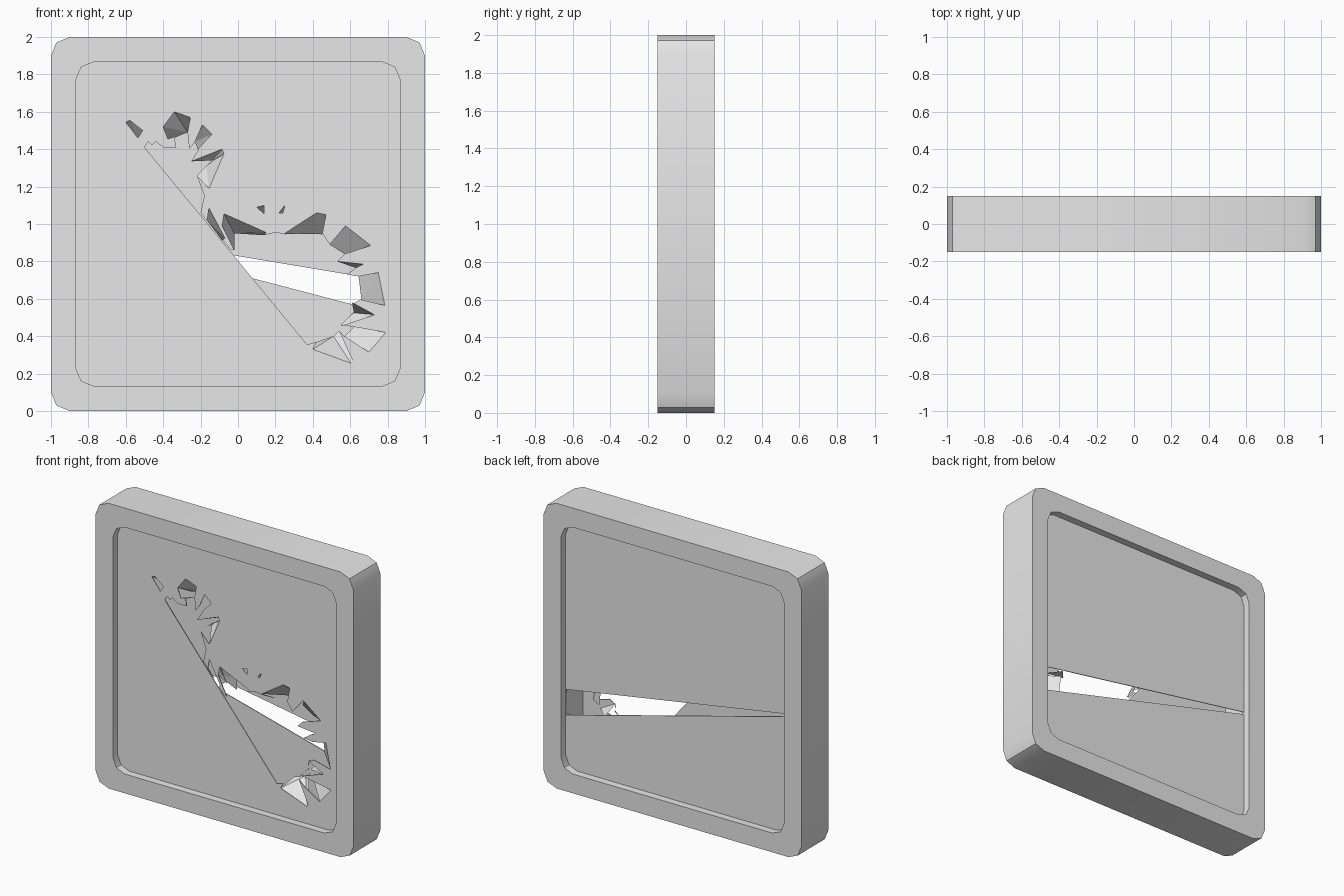
import bpy
import bmesh
import math

cube = bpy.data.objects.get("Cube")
if cube:
    bpy.data.objects.remove(cube, do_unlink=True)

FRONT, BACK = -0.095, 0.095
INNER = 0.02

grey = bpy.data.materials.new("plain grey")
grey.use_nodes = True
grey.diffuse_color = (0.8, 0.8, 0.8, 1)
shader = next(n for n in grey.node_tree.nodes if n.type == 'BSDF_PRINCIPLED')
shader.inputs["Base Color"].default_value = grey.diffuse_color


def add_object(name, mesh):
    obj = bpy.data.objects.new(name, mesh)
    bpy.context.scene.collection.objects.link(obj)
    mesh.materials.clear()
    mesh.materials.append(grey)
    return obj


def rounded_square(half, radius):
    """Square outline around z = 1 with two-step rounded corners."""
    points = []
    for corner in range(4):
        turn = math.radians(90 * corner)
        for step in range(3):
            a = math.radians(45 * step)
            x = half - radius + radius * math.cos(a)
            z = half - radius + radius * math.sin(a)
            points.append((x * math.cos(turn) - z * math.sin(turn),
                           1 + x * math.sin(turn) + z * math.cos(turn)))
    return points


def plate(name, loops, y, half_depth):
    """Closed slab from outlines in x and z; inner outlines become holes."""
    curve = bpy.data.curves.new(name, 'CURVE')
    curve.dimensions = '2D'
    curve.fill_mode = 'BOTH'
    curve.extrude = half_depth
    for loop in loops:
        spline = curve.splines.new('POLY')
        spline.points.add(len(loop) - 1)
        for point, (x, z) in zip(spline.points, loop):
            point.co = (x, z, 0, 1)
        spline.use_cyclic_u = True
    temp = bpy.data.objects.new("outline", curve)
    bpy.context.scene.collection.objects.link(temp)
    bpy.context.view_layer.update()
    graph = bpy.context.evaluated_depsgraph_get()
    mesh = bpy.data.meshes.new_from_object(temp.evaluated_get(graph))
    bpy.data.objects.remove(temp, do_unlink=True)
    bpy.data.curves.remove(curve)
    bm = bmesh.new()
    bm.from_mesh(mesh)
    for v in bm.verts:
        v.co = (v.co.x, y - v.co.z, v.co.y)
    bmesh.ops.remove_doubles(bm, verts=bm.verts, dist=0.0001)
    bmesh.ops.recalc_face_normals(bm, faces=bm.faces)
    bm.to_mesh(mesh)
    bm.free()
    mesh.name = name
    return add_object(name, mesh)


# Outer frame
frame = plate("frame", [rounded_square(1, 0.1), rounded_square(0.865, 0.09)], 0, 0.15)
bpy.ops.object.select_all(action='DESELECT')
frame.select_set(True)
bpy.context.view_layer.objects.active = frame
bpy.ops.object.shade_smooth_by_angle(angle=math.radians(30))

# Back panel with a tapering split
split = [(-0.862, 0.972), (0.862, 0.685), (0.862, 0.505), (-0.862, 0.955)]
panel_outline = rounded_square(0.868, 0.09)
plate("back_panel", [panel_outline, split], BACK, 0.003)

# Front panel, opened along a diagonal tear
front_panel = plate("front_panel", [panel_outline], FRONT, 0.003)
tear = [(-.5, 1.41), (-.48, 1.44), (-.46, 1.42), (-.44, 1.44), (-.4, 1.41), (-.33, 1.41),
        (-.34, 1.46), (-.27, 1.49), (-.26, 1.4), (-.23, 1.44), (-.21, 1.4), (-.25, 1.335),
        (-.14, 1.34), (-.17, 1.31), (-.22, 1.26), (-.18, 1.15), (-.2, 1.06), (-.16, 1.01),
        (-.085, .915), (-.04, .865), (-.02, .86), (-.02, .95), (.14, .94), (.2, .955),
        (.25, .945), (.45, .95), (.49, .89), (.57, .84), (.53, .8), (.63, .765),
        (.58, .73), (.645, .72), (.66, .6), (.61, .57), (.62, .53), (.58, .49),
        (.55, .46), (.62, .45), (.57, .4), (.54, .43), (.51, .4), (.42, .37), (.37, .355)]

# Shards: rim points on the panel, then tip points bent inward
upper_shards = [
    ([(-.6, 1.545), (-.58, 1.555)], [(-.51, 1.5), (-.535, 1.46)]),
    ([(-.4, 1.52), (-.34, 1.6), (-.255, 1.57)], [(-.27, 1.49), (-.375, 1.455)]),
    ([(-.19, 1.53), (-.14, 1.48)], [(-.215, 1.4), (-.23, 1.44)]),
    ([(-.25, 1.335), (-.085, 1.4), (-.075, 1.375)], [(-.14, 1.34)]),
    ([(-.075, 1.375), (-.155, 1.19)], [(-.22, 1.26), (-.17, 1.31)]),
    ([(.1, 1.09), (.14, 1.1)], [(.14, 1.055)]),
    ([(.22, 1.06), (.25, 1.1)], [(.24, 1.06)]),
    ([(-.155, 1.085), (-.07, .925)], [(-.085, .912), (-.165, 1.02)]),
    ([(-.075, 1.055), (.15, .955)], [(.14, .94), (-.02, .95)]),
    ([(-.085, .99), (-.075, 1.055)], [(-.02, .95), (-.02, .86)]),
]
lower_shards = [
    ([(.25, .95), (.42, 1.06), (.47, 1.05)], [(.45, .945)]),
    ([(.575, .99), (.71, .885)], [(.57, .84), (.49, .89)]),
    ([(.53, .8), (.67, .785)], [(.63, .765)]),
    ([(.75, .74), (.785, .565)], [(.66, .595), (.645, .72)]),
    ([(.61, .58), (.73, .515)], [(.62, .525)]),
    ([(.73, .515)], [(.55, .455), (.58, .49), (.62, .525)]),
    ([(.79, .42), (.7, .315)], [(.57, .4), (.62, .45)]),
    ([(.615, .265), (.605, .255)], [(.51, .4), (.54, .43)]),
    ([(.605, .255), (.4, .33)], [(.42, .37), (.51, .4)]),
]
shards = upper_shards + lower_shards

# Cut the tear and the shard notches through the front panel
for outline in [tear] + [rim + tip for rim, tip in shards]:
    cutter = plate("cutter", [outline], FRONT, 0.02)
    cut = front_panel.modifiers.new("cut", 'BOOLEAN')
    cut.operation = 'DIFFERENCE'
    cut.solver = 'EXACT'
    cut.object = cutter
    with bpy.context.temp_override(object=front_panel, active_object=front_panel):
        bpy.ops.object.modifier_apply(modifier=cut.name)
    bpy.data.objects.remove(cutter, do_unlink=True)

# Bent shards around the tear
bm = bmesh.new()
for rim, tip in shards:
    verts = [bm.verts.new((x, FRONT, z)) for x, z in rim]
    verts += [bm.verts.new((x, INNER, z)) for x, z in tip]
    face = bm.faces.new(verts)
    face.normal_update()
    if face.normal.y > 0:
        face.normal_flip()
bmesh.ops.triangulate(bm, faces=bm.faces)
mesh = bpy.data.meshes.new("bent_shards")
bm.to_mesh(mesh)
bm.free()
add_object("bent_shards", mesh)
